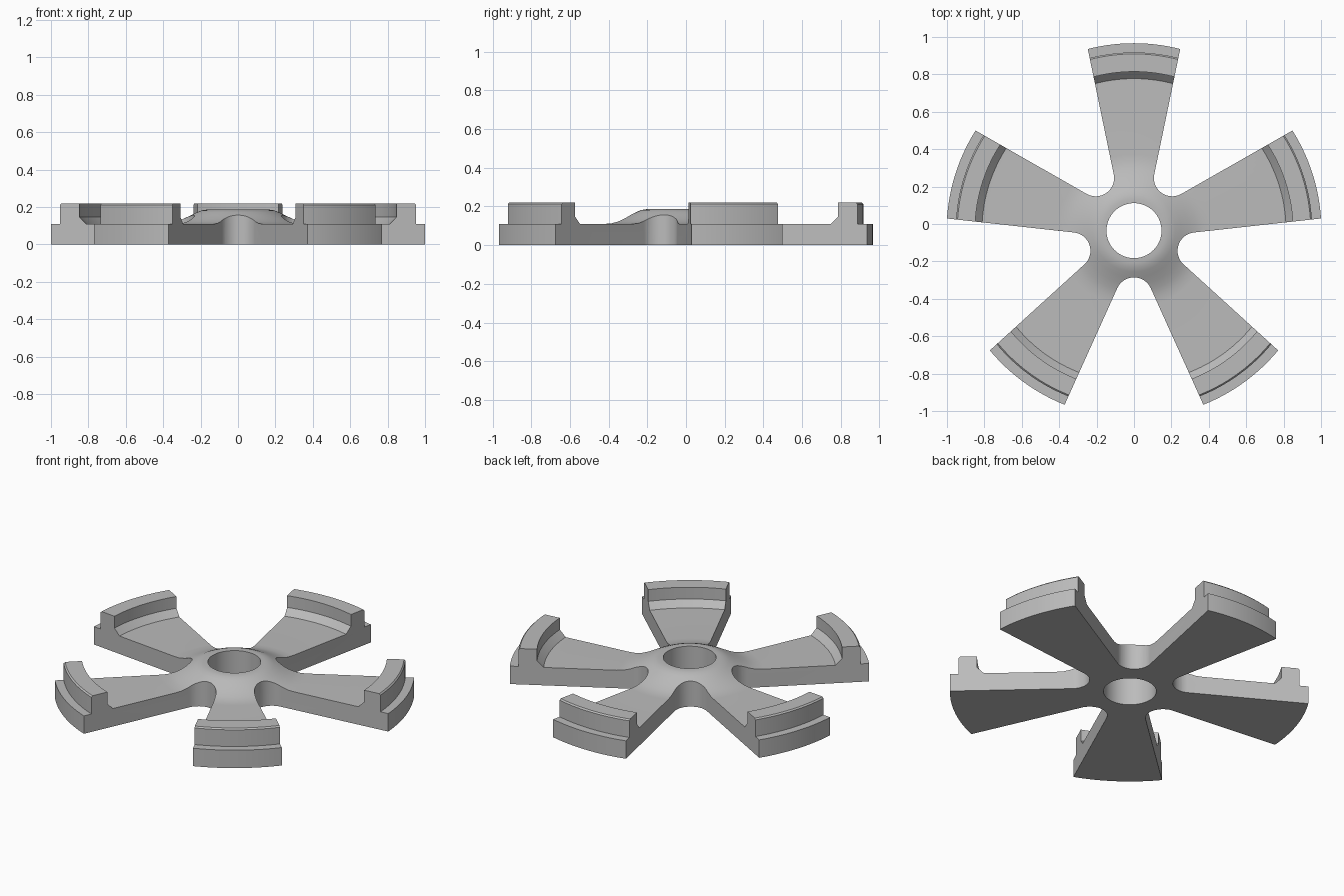
import bpy, bmesh
from math import sin, cos, pi, radians, tan
from mathutils import Vector, Matrix

cube = bpy.data.objects.get("Cube")
if cube:
    bpy.data.objects.remove(cube)

ARMS = 5
HUB_Y = -0.0355          # hub centre, so the whole model is centred
FLARE = radians(11.7)    # how far each arm edge opens
WAIST = 0.046            # half width of an arm projected to the hub centre
FILLET_IN = 0.25         # nearest reach of the fillet to the hub centre

grey = bpy.data.materials.new("plain grey")
grey.use_nodes = True
colour = (0.5, 0.5, 0.5, 1)
grey.diffuse_color = colour
grey.node_tree.nodes["Principled BSDF"].inputs["Base Color"].default_value = colour


def make_object(name, bm):
    bmesh.ops.recalc_face_normals(bm, faces=bm.faces)
    mesh = bpy.data.meshes.new(name)
    bm.to_mesh(mesh)
    bm.free()
    mesh.materials.append(grey)
    obj = bpy.data.objects.new(name, mesh)
    bpy.context.collection.objects.link(obj)
    return obj


# Turned blank: bore, domed hub, flat web, chamfered lip and stepped rim
profile = [(0.147, 0), (0.147, 0.186), (0.17, 0.186), (0.195, 0.182),
           (0.22, 0.172), (0.25, 0.157), (0.29, 0.138), (0.33, 0.122),
           (0.37, 0.112), (0.41, 0.11), (0.813, 0.11), (0.85, 0.148),
           (0.85, 0.22), (0.945, 0.22), (0.953, 0.212), (0.953, 0.11),
           (1.002, 0.11), (1.002, 0)]


def lathe(name, points, steps):
    bm = bmesh.new()
    rings = []
    for i in range(steps):
        a = 2 * pi * i / steps
        rings.append([bm.verts.new((r * cos(a), r * sin(a), z)) for r, z in points])
    n = len(points)
    for i in range(steps):
        a, b = rings[i], rings[(i + 1) % steps]
        for j in range(n):
            k = (j + 1) % n
            bm.faces.new((a[j], b[j], b[k], a[k]))
    return make_object(name, bm)


# Star plan: straight flared arm edges joined by tangent fillets
def star_cutter(name):
    half = pi / ARMS
    gap = half - FLARE
    apex = WAIST / (tan(half) - tan(FLARE)) / cos(half)
    radius = sin(gap) * (FILLET_IN - apex) / (1 - sin(gap))
    centre = FILLET_IN + radius
    reach = 1.2
    edge = WAIST + reach * tan(FLARE)
    sweep = pi / 2 - gap
    outline = []
    for arm in range(ARMS):
        turn = Matrix.Rotation(-2 * pi * arm / ARMS, 3, 'Z')
        outline += [turn @ Vector((-edge, reach, 0)), turn @ Vector((edge, reach, 0))]
        # fillet between this arm and the next one clockwise
        steps = 20
        for i in range(steps + 1):
            t = pi - sweep + 2 * sweep * i / steps
            p = Vector((-radius * sin(t), centre + radius * cos(t), 0))
            outline.append(turn @ Matrix.Rotation(-half, 3, 'Z') @ p)
    bm = bmesh.new()
    face = bm.faces.new([bm.verts.new(p + Vector((0, 0, -0.2))) for p in outline])
    top = bmesh.ops.extrude_face_region(bm, geom=[face])["geom"]
    bmesh.ops.translate(bm, vec=(0, 0, 0.7),
                        verts=[g for g in top if isinstance(g, bmesh.types.BMVert)])
    return make_object(name, bm)


spider = lathe("five_arm_spider", profile, 180)
cutter = star_cutter("star_cutter")
cutter.hide_render = True

# Keep only the part of the blank inside the star
mod = spider.modifiers.new("star_shape", 'BOOLEAN')
mod.operation = 'INTERSECT'
mod.solver = 'EXACT'
mod.object = cutter
bpy.ops.object.select_all(action='DESELECT')
spider.select_set(True)
bpy.context.view_layer.objects.active = spider
bpy.ops.object.modifier_apply(modifier=mod.name)
bpy.data.objects.remove(cutter)

# Merge flat areas, then smooth only the rounded surfaces
bm = bmesh.new()
bm.from_mesh(spider.data)
bmesh.ops.remove_doubles(bm, verts=bm.verts, dist=0.0001)
bmesh.ops.translate(bm, verts=bm.verts, vec=(0, HUB_Y, 0))
bm.to_mesh(spider.data)
bm.free()
bpy.ops.object.shade_smooth_by_angle(angle=radians(28))
